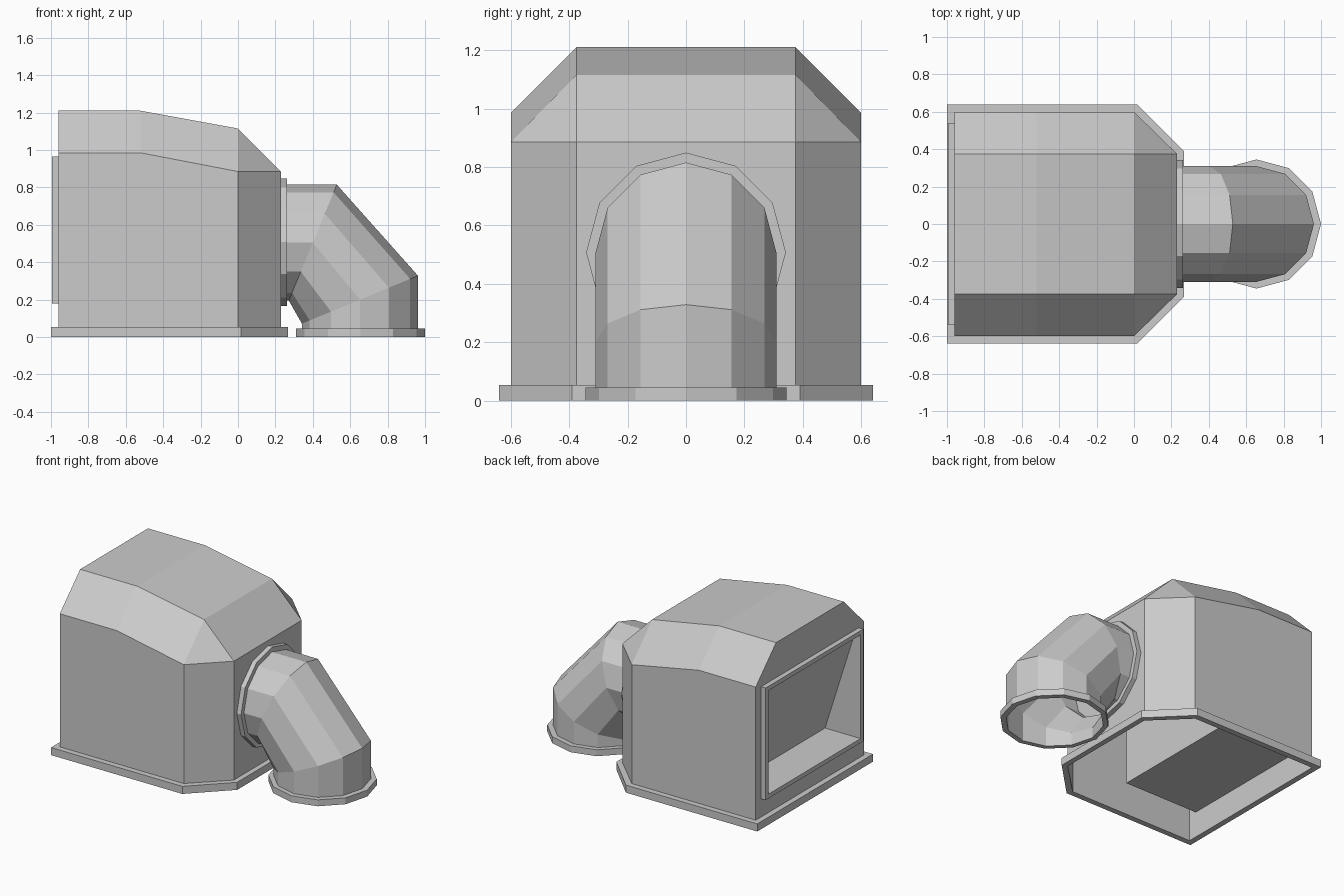
import bpy, bmesh
from math import sin, cos, pi

if "Cube" in bpy.data.objects:
    bpy.data.objects.remove(bpy.data.objects["Cube"])


def loft(name, rings, closed=True, loop=False, cap_start=False, cap_end=False, extra=None):
    """Skin a list of equal-length point rings with flat faces."""
    bm = bmesh.new()
    vs = [[bm.verts.new(p) for p in r] for r in rings]
    n = len(rings[0])
    pairs = list(zip(vs, vs[1:])) + ([(vs[-1], vs[0])] if loop else [])
    for a, b in pairs:
        for i in range(n if closed else n - 1):
            j = (i + 1) % n
            bm.faces.new((a[i], a[j], b[j], b[i]))
    if cap_start:
        bm.faces.new(vs[0])
    if cap_end:
        bm.faces.new(vs[-1])
    if extra:
        extra(bm, vs)
    bmesh.ops.remove_doubles(bm, verts=bm.verts[:], dist=0.0005)
    bmesh.ops.recalc_face_normals(bm, faces=bm.faces[:])
    me = bpy.data.meshes.new(name)
    bm.to_mesh(me)
    bm.free()
    ob = bpy.data.objects.new(name, me)
    bpy.context.collection.objects.link(ob)
    return ob


def collar(name, outer, inner, place, lo, hi):
    """Solid ring: 2D outer/inner outlines extruded from lo to hi."""
    rings = [[place(p, h) for p in o] for o, h in
             ((outer, lo), (outer, hi), (inner, hi), (inner, lo))]
    return loft(name, rings, loop=True)


def circle(r, cx=0, cy=0, n=12):
    return [(cx + r * cos(2 * pi * i / n), cy + r * sin(2 * pi * i / n)) for i in range(n)]


def rect(x, y, z0, z1):
    return [(x, -y, z0), (x, -y, z1), (x, y, z1), (x, y, z0)]


def along_x(p, h):
    return (h, p[0], p[1])


def along_z(p, h):
    return (p[0], p[1], h)


# Housing shell: sections along x (x, wall half-width, eave z, roof z)
sections = [(-.96, .6, .985, 1.21), (-.52, .6, .985, 1.21),
            (0, .6, .885, 1.115), (.23, .375, .885, .885)]
shell = [[(x, -w, .05), (x, -w, e), (x, -.375, t), (x, .375, t), (x, w, e), (x, w, .05)]
         for x, w, e, t in sections]


def end_walls(bm, vs):
    # rear wall around the intake opening
    o = vs[0]
    h = [bm.verts.new(p) for p in rect(-.96, .54, .18, .965)]
    for f in ((o[0], o[5], h[3], h[0]), (o[0], o[1], h[1], h[0]), (o[1], o[2], h[1]),
              (o[2], o[3], h[2], h[1]), (o[3], o[4], h[2]), (o[4], o[5], h[3], h[2])):
        bm.faces.new(f)
    # plain wall behind the pipe
    e = vs[-1]
    bm.faces.new((e[0], e[1], e[4], e[5]))


loft("housing", shell, closed=False, extra=end_walls)


# Base flange
def footprint(back, w, knee, nose, nw):
    return [(back, -w), (knee, -w), (nose, -nw), (nose, nw), (knee, w), (back, w)]


collar("base_flange", footprint(-1, .64, .017, .267, .39),
       footprint(-.96, .6, 0, .23, .375), along_z, 0, .053)

# Rear intake: box with a sloping back plate inside
slope = [(-.72, -.51, .21), (-.95, -.51, .935), (-.95, .51, .935), (-.72, .51, .21)]
loft("intake_box", [rect(-.39, .54, .18, .965), rect(-.96, .54, .18, .965),
                    rect(-.96, .51, .21, .935), slope], cap_start=True, cap_end=True)
collar("intake_frame", [p[1:] for p in rect(0, .54, .18, .965)],
       [p[1:] for p in rect(0, .51, .21, .935)], along_x, -.995, -.96)

# Twelve-sided mitred elbow pipe
R, Z, X, M = .31, .505, .652, .414
bend = circle(R)
loft("elbow_pipe", [
    [(.23, y, Z + r) for r, y in bend],
    [(.40 + M * r, y, Z + r) for r, y in bend],
    [(X + r, y, .20 + M * r) for r, y in bend],
    [(X + r, y, .02) for r, y in bend]])

# Pipe collars at wall and floor
collar("wall_collar", circle(.342, 0, Z + .002), circle(R, 0, Z), along_x, .23, .263)
collar("floor_collar", circle(.345, .655, 0), circle(R, X, 0), along_z, 0, .045)
